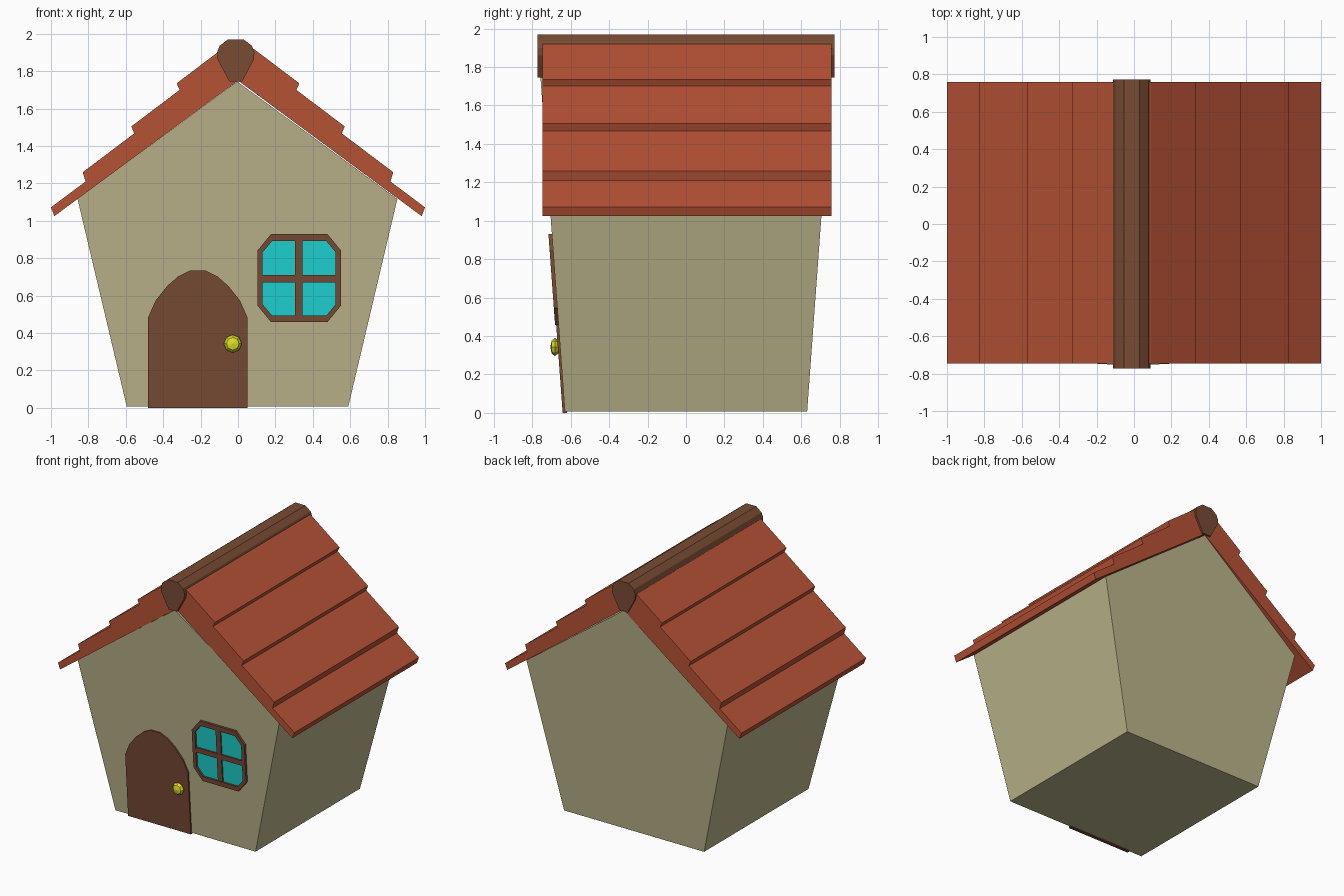
import bpy, bmesh
from mathutils import Matrix

if "Cube" in bpy.data.objects:
    bpy.data.objects.remove(bpy.data.objects["Cube"])


def material(name, rgb):
    m = bpy.data.materials.new(name)
    m.diffuse_color = (*rgb, 1)
    m.use_nodes = True
    m.node_tree.nodes["Principled BSDF"].inputs["Base Color"].default_value = m.diffuse_color
    return m


PLASTER = material("plaster", (0.50, 0.46, 0.26))
TILE = material("tile", (0.47, 0.085, 0.036))
WOOD = material("wood", (0.19, 0.07, 0.034))
GLASS = material("glass", (0.013, 0.67, 0.67))
BRASS = material("brass", (0.75, 0.75, 0.02))


def wall_y(z):
    """Half depth of the outward-leaning house walls at height z."""
    return 0.63 + 0.073 * z


def finish(name, bm, mat):
    bmesh.ops.recalc_face_normals(bm, faces=bm.faces)
    mesh = bpy.data.meshes.new(name)
    bm.to_mesh(mesh)
    bm.free()
    mesh.materials.append(mat)
    ob = bpy.data.objects.new(name, mesh)
    bpy.context.collection.objects.link(ob)
    return ob


def prism(name, outline, front, back, mat, hole=None):
    """Extrude an (x, z) outline between y = front(z) and y = back(z)."""
    bm = bmesh.new()

    def ring(pts, y):
        return [bm.verts.new((x, y(z), z)) for x, z in pts]

    def bridge(a, b):
        for i in range(len(a)):
            j = (i + 1) % len(a)
            bm.faces.new((a[i], a[j], b[j], b[i]))

    f, b = ring(outline, front), ring(outline, back)
    bridge(f, b)
    if hole:
        hf, hb = ring(hole, front), ring(hole, back)
        bridge(f, hf)
        bridge(hf, hb)
        bridge(hb, b)
    else:
        bm.faces.new(f)
        bm.faces.new(b)
    return finish(name, bm, mat)


def on_wall(name, outline, out, mat, hole=None):
    """Panel that follows the slope of the front wall."""
    return prism(name, outline, lambda z: -wall_y(z) - out,
                 lambda z: -wall_y(z) + 0.01, mat, hole)


def octagon(x0, x1, z0, z1, cx, cz):
    return [(x0 + cx, z0), (x1 - cx, z0), (x1, z0 + cz), (x1, z1 - cz),
            (x1 - cx, z1), (x0 + cx, z1), (x0, z1 - cz), (x0, z0 + cz)]


# House body, widening upward to the eaves
body = [(-0.595, 0.008), (0.59, 0.008), (0.852, 1.117), (-0.005, 1.745), (-0.858, 1.117)]
prism("house_body", body, lambda z: -wall_y(z), wall_y, PLASTER)

# Roof slopes with overlapping tile rows
steps = [(0.0, 1.75), (0.982, 1.025), (1.0, 1.072), (0.815, 1.21), (0.83, 1.26),
         (0.555, 1.467), (0.57, 1.505), (0.312, 1.7), (0.328, 1.735), (0.09, 1.915), (0.0, 1.955)]
for side, s in (("left", -1), ("right", 1)):
    prism("roof_" + side, [(s * x, z) for x, z in steps],
          lambda z: -0.747, lambda z: 0.758, TILE)

# Ridge beam
half = [(0.034, 1.745), (0.096, 1.86), (0.1, 1.9), (0.087, 1.935), (0.042, 1.97)]
beam = [(-0.012 + x, z) for x, z in half] + [(-0.012 - x, z) for x, z in reversed(half)]
prism("ridge_beam", beam, lambda z: -0.772, lambda z: 0.772, WOOD)

# Arched door
arch = [(0.265, 0.0), (0.265, 0.485), (0.225, 0.575), (0.165, 0.65), (0.105, 0.703), (0.04, 0.735)]
door = [(-0.215 + x, z) for x, z in arch] + [(-0.215 - x, z) for x, z in reversed(arch)]
on_wall("door", door, 0.012, WOOD)

# Faceted door knob
bm = bmesh.new()
bmesh.ops.create_uvsphere(bm, u_segments=8, v_segments=4, radius=0.048)
bmesh.ops.transform(bm, verts=bm.verts, matrix=Matrix.Translation((-0.028, -0.682, 0.343))
                    @ Matrix.Diagonal((1, 0.5, 1, 1)) @ Matrix.Rotation(1.5708, 4, 'X'))
finish("door_knob", bm, BRASS)

# Window: pane, frame and cross bars
inner = octagon(0.132, 0.522, 0.493, 0.892, 0.05, 0.06)
on_wall("window_pane", inner, 0.004, GLASS)
on_wall("window_frame", octagon(0.105, 0.55, 0.458, 0.93, 0.072, 0.088), 0.018, WOOD, inner)
on_wall("window_bar_vertical", [(0.306, 0.485), (0.346, 0.485), (0.346, 0.9), (0.306, 0.9)], 0.014, WOOD)
on_wall("window_bar_horizontal", [(0.125, 0.67), (0.53, 0.67), (0.53, 0.709), (0.125, 0.709)], 0.016, WOOD)
